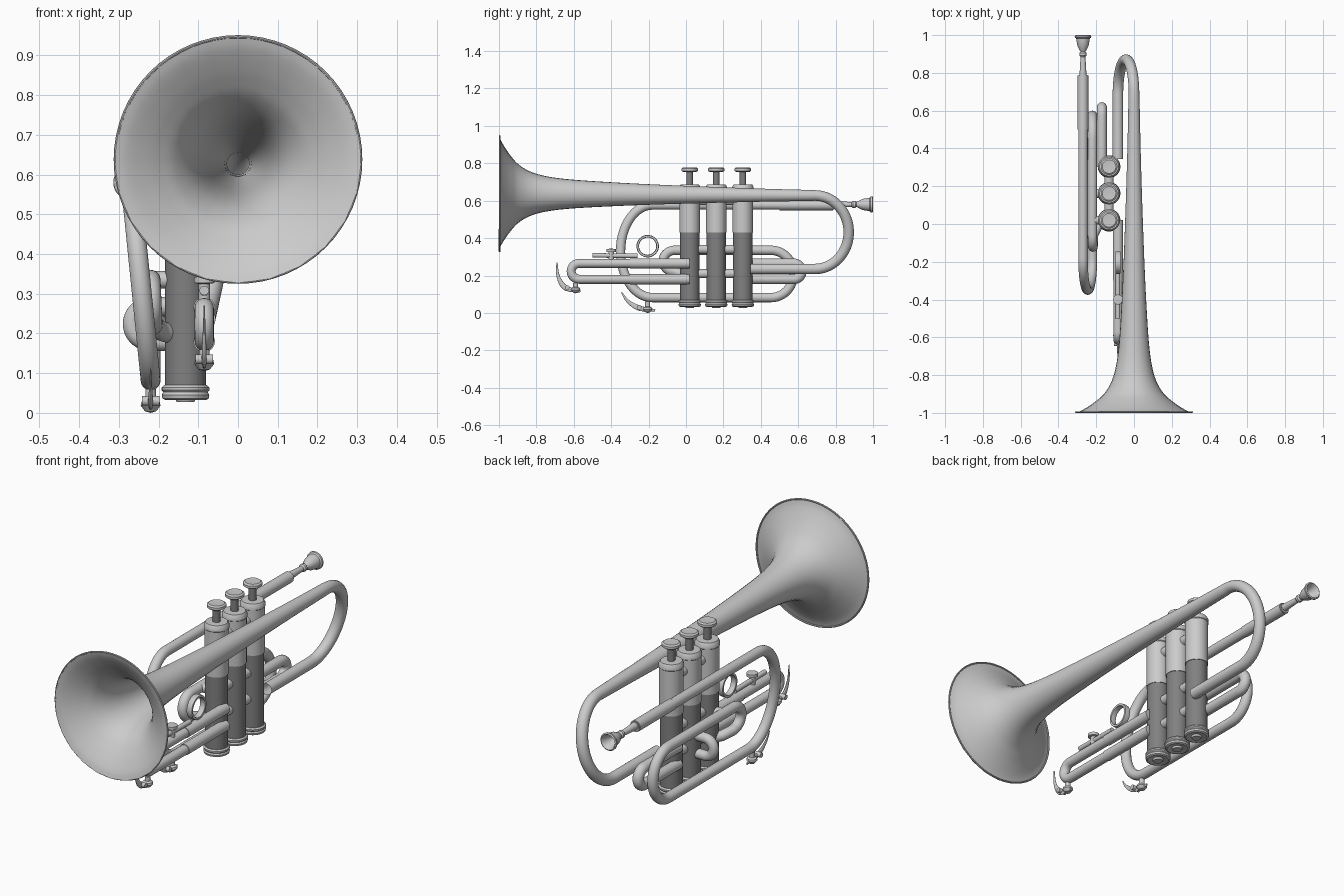
import bpy, bmesh, math
from mathutils import Vector

if "Cube" in bpy.data.objects:
    bpy.data.objects.remove(bpy.data.objects["Cube"])

dark = bpy.data.materials.new("dark_metal")
dark.diffuse_color = (0.22, 0.22, 0.22, 1)
dark.use_nodes = True
dark.node_tree.nodes["Principled BSDF"].inputs["Base Color"].default_value = dark.diffuse_color


def smooth_path(pts, n=6):
    """Catmull-Rom through points of any dimension."""
    out = []
    for i in range(len(pts) - 1):
        p = [pts[max(0, min(len(pts) - 1, i + k))] for k in (-1, 0, 1, 2)]
        for s in range(n):
            t = s / n
            out.append(tuple(0.5 * (2 * b + (c - a) * t + (2 * a - 5 * b + 4 * c - d) * t * t
                                    + (3 * b - a - 3 * c + d) * t ** 3) for a, b, c, d in zip(*p)))
    return out + [tuple(pts[-1])]


def bend(a, b, out, n=18):
    """Half-ellipse from a to b, bulging along the vector out."""
    a, b, out = Vector(a), Vector(b), Vector(out)
    c, h = (a + b) / 2, (a - b) / 2
    return [tuple(c + h * math.cos(math.pi * i / n) + out * math.sin(math.pi * i / n))
            for i in range(n + 1)]


def tube(name, pts, r=None, caps=True):
    """Round tube along pts; a fourth coordinate gives the radius."""
    cu = bpy.data.curves.new(name, 'CURVE')
    cu.dimensions = '3D'
    cu.bevel_depth = 1.0
    cu.bevel_resolution = 10
    cu.use_fill_caps = caps
    sp = cu.splines.new('POLY')
    sp.points.add(len(pts) - 1)
    for q, p in zip(sp.points, pts):
        q.co = (*p[:3], 1)
        q.radius = r if r else p[3]
    ob = bpy.data.objects.new(name, cu)
    bpy.context.collection.objects.link(ob)
    finish(ob, convert=True)
    return ob


def finish(ob, convert=False):
    bpy.ops.object.select_all(action='DESELECT')
    ob.select_set(True)
    bpy.context.view_layer.objects.active = ob
    if convert:
        bpy.ops.object.convert(target='MESH')
    bpy.ops.object.shade_smooth_by_angle(angle=math.radians(35))


def lathe(name, prof, loc, axis='Z', mat=None, seg=40):
    """Revolve (radius, height) pairs about an axis through loc."""
    bm = bmesh.new()
    rings = []
    for r, h in prof:
        ring = []
        for i in range(seg):
            a = 2 * math.pi * i / seg
            u, v = r * math.cos(a), r * math.sin(a)
            ring.append(bm.verts.new({'Z': (u, v, h), 'Y': (u, h, v), 'X': (h, u, v)}[axis]))
        rings.append(ring)
    for p, q in zip(rings, rings[1:]):
        for i in range(seg):
            j = (i + 1) % seg
            bm.faces.new((p[i], p[j], q[j], q[i]))
    bmesh.ops.remove_doubles(bm, verts=bm.verts, dist=1e-6)
    bmesh.ops.recalc_face_normals(bm, faces=bm.faces)
    me = bpy.data.meshes.new(name)
    bm.to_mesh(me)
    bm.free()
    ob = bpy.data.objects.new(name, me)
    ob.location = loc
    bpy.context.collection.objects.link(ob)
    if mat:
        me.materials.append(mat)
    finish(ob)
    return ob


# Bell flaring from the rear bow, one continuous tapering tube
flare = [(-1, .311), (-.99, .283), (-.97, .248), (-.94, .205), (-.9, .16), (-.84, .122),
         (-.76, .097), (-.64, .08), (-.45, .067), (-.2, .055), (.1, .044), (.4, .035), (.68, .029)]
bell = smooth_path([(0, y, .638 - .006 * (y + 1), r) for y, r in flare])
bow = [(*p, .028) for p in bend((0, .69, .628), (-.085, .69, .235), (0, .18, 0), 28)]
tube("bell_and_bow", bell + bow + [(-.085, .345, .235, .028)], caps=False)
lathe("bell_rim", [(.309 + .004 * math.cos(a * math.pi / 4), .004 * math.sin(a * math.pi / 4))
                   for a in range(9)], (0, -.996, .638), 'Y', seg=64)

# Valves: casings, caps, stems and buttons
VX, VY = -.132, (.02, .162, .304)
for i, y in enumerate(VY, 1):
    loc = (VX, y, 0)
    lathe(f"valve_{i}_lower_casing", [(0, .06), (.052, .06), (.052, .435), (0, .435)], loc, mat=dark)
    lathe(f"valve_{i}_upper_casing", [(0, .43), (.055, .43), (.055, .655), (.058, .658),
                                      (.058, .672), (.05, .686), (0, .688)], loc)
    lathe(f"valve_{i}_bottom_cap", [(0, .027), (.022, .027), (.026, .036), (.05, .032), (.058, .036),
                                    (.06, .045), (.056, .052), (.06, .057), (.06, .064),
                                    (.054, .07), (0, .07)], loc)
    lathe(f"valve_{i}_stem", [(0, .68), (.018, .68), (.018, .76), (0, .76)], loc, mat=dark)
    lathe(f"valve_{i}_button", [(0, .754), (.036, .754), (.044, .76), (.044, .772),
                                (.036, .778), (0, .775)], loc)

# Short passages between neighbouring valves
for i, y in enumerate((.091, .233), 1):
    for z in (.21, .34, .6):
        tube(f"valve_link_{i}", [(VX, y - .04, z), (VX, y + .04, z)], .024)

# Lead pipe, front bow, lower leg, rear bow, upper leg and return into the first valve
wind = [(-.27, .79, .577)]
wind += bend((-.27, -.18, .577), (-.22, -.18, .082), (0, -.17, 0), 28)
wind += bend((-.22, .455, .082), (-.22, .455, .335), (0, .12, 0), 24)
wind += bend((-.22, -.06, .335), (-.215, -.06, .22), (0, -.062, 0))
wind += [(-.19, -.01, .205), (-.15, .02, .195)]
tube("lead_pipe_and_tuning_loop", wind, .025)
tube("mouthpiece_receiver", [(-.27, .5, .577), (-.27, .785, .577)], .028)

# Mouthpiece with hollow cup
lathe("mouthpiece", [(0, .77), (.02, .77), (.018, .8), (.013, .885), (.019, .893), (.019, .905),
                     (.013, .912), (.02, .925), (.03, .945), (.034, .97), (.036, .982), (.043, .987),
                     (.044, .996), (.038, 1.0), (.032, .992), (.025, .965), (.008, .94), (0, .94)],
      (-.27, 0, .58), 'Y')

# Valve slides: first runs forward, second sideways, third rearward
tube("first_slide", [(-.085, .02, .265)] + bend((-.085, -.57, .265), (-.085, -.57, .18), (0, -.044, 0))
     + [(-.085, .02, .18)], .024)
tube("second_slide", [(-.14, .162, .268)] + bend((-.222, .162, .268), (-.222, .162, .18), (-.044, 0, 0))
     + [(-.14, .162, .18)], .024)
tube("third_slide", [(-.17, .304, .265)] + bend((-.17, .575, .265), (-.17, .575, .18), (0, .044, 0))
     + [(-.17, .304, .18)], .026)
for z in (.265, .18):
    tube("first_slide_sleeve", [(-.085, -.3, z), (-.085, .02, z)], .027)
tube("upper_leg_stub", [(-.22, .02, .335), (VX, .02, .335)], .022)

# Finger ring and slide stop rod
lathe("finger_ring", [(.048, -.014), (.058, -.014), (.06, 0), (.058, .014), (.048, .014),
                      (.046, 0), (.048, -.014)], (-.085, -.205, .357), 'X')
tube("stop_rod", [(-.085, -.5, .308), (-.085, -.26, .305)], .012)
lathe("stop_screw", [(0, .28), (.014, .28), (.014, .325), (.026, .327), (.026, .342), (0, .344)],
      (-.085, -.4, 0))

# Water keys: curved lever and sprung pad
keys = (("front", -.085, [(-.69, .27), (-.683, .195), (-.645, .135), (-.565, .115)], (-.59, .105, .16)),
        ("bow", -.22, [(-.345, .11), (-.31, .062), (-.25, .026), (-.165, .014)], (-.205, .0, .06)))
for name, x, pts, (py, z0, z1) in keys:
    radii = (.003, .009, .014, .006)
    lever = tube(name + "_water_key_lever",
                 smooth_path([(x, y, z, r) for (y, z), r in zip(pts, radii)], 8))
    for v in lever.data.vertices:
        v.co.x = x + (v.co.x - x) * .45
    lathe(name + "_water_key_pad", [(0, z0), (.014, z0 + .004), (.025, z0 + .018), (.023, z0 + .028),
                                    (.013, z0 + .034), (.013, z1), (0, z1)], (x, py, 0))
    tube(name + "_water_key_pivot", [(x - .022, py - .045, z0 + .03), (x + .022, py - .045, z0 + .03)], .012)
